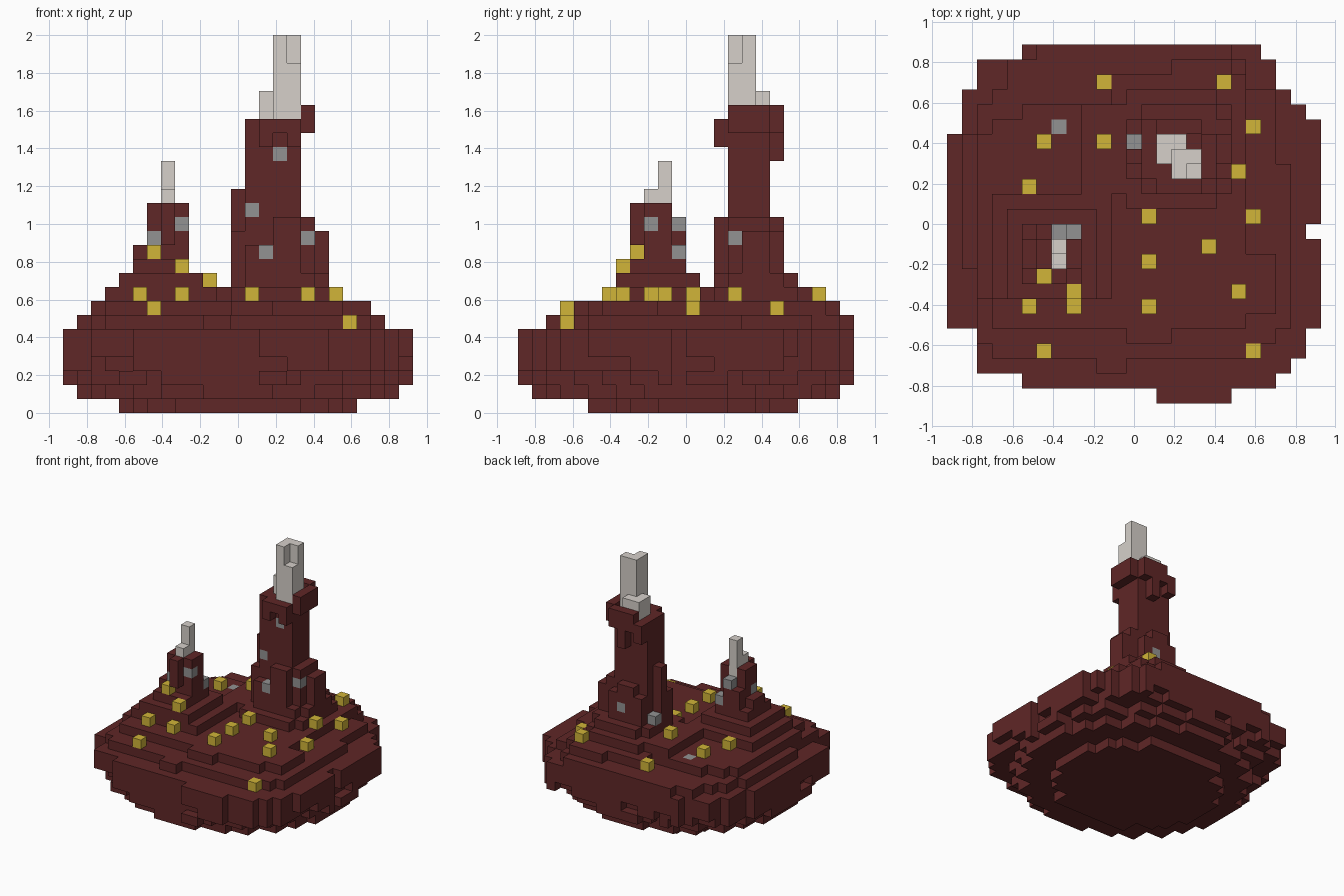
import bpy, bmesh, random
from mathutils import Vector

random.seed(4)
if "Cube" in bpy.data.objects:
    bpy.data.objects.remove(bpy.data.objects["Cube"])

UNIT = 2 / 27                       # edge of one block
ORIGIN = Vector((12.5, 12, 0))      # grid point under the model's centre
owner = {}                          # grid cell -> part name


def fill(part, x0, x1, y0, y1, z0, z1):
    """Fill a box of blocks that are still free."""
    for x in range(x0, x1):
        for y in range(y0, y1):
            for z in range(z0, z1):
                owner.setdefault((x, y, z), part)


def area(boxes):
    """Flat set of cells covered by rectangles."""
    return {(x, y) for x0, x1, y0, y1 in boxes
            for x in range(x0, x1) for y in range(y0, y1)}


def inner(cells):
    """Cells whose four neighbours are all present."""
    return {(x, y) for x, y in cells
            if {(x + 1, y), (x - 1, y), (x, y + 1), (x, y - 1)} <= cells}


def ragged(cells, keep):
    """Drop part of the rim in short runs."""
    core = inner(cells)
    runs = {}
    return {c for c in cells if c in core or
            runs.setdefault((c[0] // 2, c[1] // 2), random.random()) < keep}


def layer(part, cells, z):
    for x, y in cells:
        owner.setdefault((x, y, z), part)


# Mineral blocks scattered on the ground and slopes
minerals = [(5, 6, 8), (8, 6, 8), (8, 7, 10), (6, 8, 11), (6, 3, 7),
            (20, 3, 6), (13, 6, 8), (13, 9, 8), (17, 10, 8), (19, 7, 8),
            (13, 12, 8), (20, 12, 7), (19, 15, 8), (20, 18, 7), (18, 21, 8),
            (10, 21, 7), (10, 17, 9), (6, 17, 8), (5, 14, 8)]
stones = [(7, 18, 7), (6, 9, 12), (8, 9, 13), (7, 11, 13), (8, 11, 11),
          (17, 15, 12), (14, 14, 11), (13, 15, 14), (15, 15, 18),
          (12, 17, 10), (15, 18, 11)]
for cell in minerals:
    owner[cell] = "yellow_minerals"
for cell in stones:
    owner[cell] = "grey_stones"

# Smoke columns
fill("tall_smoke", 15, 17, 16, 17, 20, 27)
fill("tall_smoke", 15, 16, 15, 16, 20, 27)
fill("tall_smoke", 16, 17, 15, 16, 21, 25)
fill("tall_smoke", 14, 15, 16, 18, 20, 23)
fill("tall_smoke", 15, 16, 17, 18, 20, 23)
fill("small_smoke", 7, 8, 9, 10, 13, 16)
fill("small_smoke", 7, 8, 10, 11, 13, 18)

# Island: full outline, tapering underside and stepped top
plan = area([(0, 25, 5, 18), (1, 25, 5, 19), (1, 24, 5, 20), (1, 23, 5, 21),
             (2, 24, 3, 20), (2, 23, 2, 21), (2, 22, 2, 23), (5, 21, 1, 24),
             (5, 22, 1, 23), (14, 19, 0, 1)]) - {(24, 11)}
low_plan = area([(0, 25, 8, 15), (1, 24, 6, 18), (2, 23, 4, 20),
                 (4, 21, 2, 22), (7, 18, 1, 23),
                 (14, 17, 0, 1), (9, 15, 23, 24)]) & plan
layer("island", area([(4, 21, 10, 15), (5, 20, 8, 17), (6, 19, 7, 18),
                      (8, 17, 5, 20)]), 0)
layer("island", area([(1, 24, 9, 15), (2, 23, 7, 17), (3, 22, 5, 19),
                      (5, 20, 3, 21), (7, 18, 2, 22), (10, 15, 1, 23)]), 1)
layer("island", ragged(low_plan, 0.65), 2)
layer("island", ragged(plan, 0.7), 3)
layer("island", plan, 4)
layer("island", plan, 5)
layer("island", area([(1, 22, 9, 18), (2, 23, 5, 16), (2, 22, 4, 20),
                      (3, 22, 3, 21), (4, 20, 3, 23), (10, 12, 2, 3),
                      (6, 19, 23, 24)]) - {(20, 3), (21, 3)}, 6)
layer("island", area([(3, 20, 5, 19), (2, 19, 7, 18), (5, 20, 5, 20),
                      (11, 20, 20, 22), (15, 19, 22, 23),
                      (20, 22, 6, 10), (12, 15, 4, 5)]), 7)

# Small volcano: stepped foot, then cone columns
for box in [(3, 11, 7, 14, 8, 9), (4, 10, 7, 13, 9, 10), (5, 9, 8, 12, 10, 11),
            (5, 9, 9, 11, 11, 12), (6, 9, 9, 11, 11, 15), (7, 8, 8, 9, 12, 15),
            (7, 8, 11, 12, 11, 14), (6, 7, 11, 12, 11, 13)]:
    fill("small_volcano", *box)

# Tall volcano: foot, buttresses, shaft
for box in [(9, 19, 14, 20, 8, 9), (12, 18, 13, 21, 8, 9),
            (12, 19, 15, 19, 9, 10), (13, 18, 14, 20, 9, 10),
            (12, 18, 15, 18, 10, 11), (13, 17, 15, 18, 10, 21),
            (12, 13, 15, 16, 10, 13), (12, 13, 16, 17, 10, 16),
            (13, 15, 14, 15, 10, 12), (15, 17, 14, 15, 10, 14),
            (17, 18, 15, 18, 10, 14), (18, 19, 16, 18, 10, 13),
            (13, 17, 18, 19, 10, 13), (14, 16, 18, 19, 13, 14)]:
    fill("tall_volcano", *box)

# Flared rim with hanging blocks
for box in [(14, 17, 14, 15, 20, 21), (14, 15, 14, 15, 19, 20),
            (16, 17, 14, 15, 19, 20), (13, 14, 18, 19, 19, 21),
            (14, 17, 18, 19, 20, 22), (15, 16, 18, 19, 18, 20),
            (17, 18, 15, 18, 20, 22)]:
    fill("tall_volcano", *box)


def material(name, color):
    m = bpy.data.materials.new(name)
    m.use_nodes = True
    m.diffuse_color = (*color, 1)
    bsdf = m.node_tree.nodes["Principled BSDF"]
    bsdf.inputs["Base Color"].default_value = (*color, 1)
    bsdf.inputs["Roughness"].default_value = 0.9
    return m


rock = material("dark_red_rock", (0.115, 0.02, 0.02))
ash = material("pale_smoke", (0.67, 0.63, 0.59))
parts = {"island": rock, "small_volcano": rock, "tall_volcano": rock,
         "tall_smoke": ash, "small_smoke": ash,
         "yellow_minerals": material("yellow_mineral", (0.64, 0.46, 0.04)),
         "grey_stones": material("grey_stone", (0.29, 0.29, 0.29))}


def build(part, mat):
    """Mesh the exposed block faces of one part."""
    bm = bmesh.new()
    for cell in [c for c, p in owner.items() if p == part]:
        mid = Vector(cell) + Vector((0.5, 0.5, 0.5)) - ORIGIN
        for axis in range(3):
            for sign in (-1, 1):
                n = Vector((0, 0, 0))
                n[axis] = sign
                if tuple(int(a + b) for a, b in zip(cell, n)) in owner:
                    continue
                u = Vector((0, 0, 0))
                u[(axis + 1) % 3] = 1
                v = n.cross(u)
                bm.faces.new([bm.verts.new((mid + (n + a * u + b * v) / 2) * UNIT)
                              for a, b in ((-1, -1), (1, -1), (1, 1), (-1, 1))])
    bmesh.ops.remove_doubles(bm, verts=bm.verts, dist=UNIT / 100)
    mesh = bpy.data.meshes.new(part)
    bm.to_mesh(mesh)
    bm.free()
    mesh.materials.append(mat)
    bpy.context.collection.objects.link(bpy.data.objects.new(part, mesh))


for part, mat in parts.items():
    build(part, mat)
